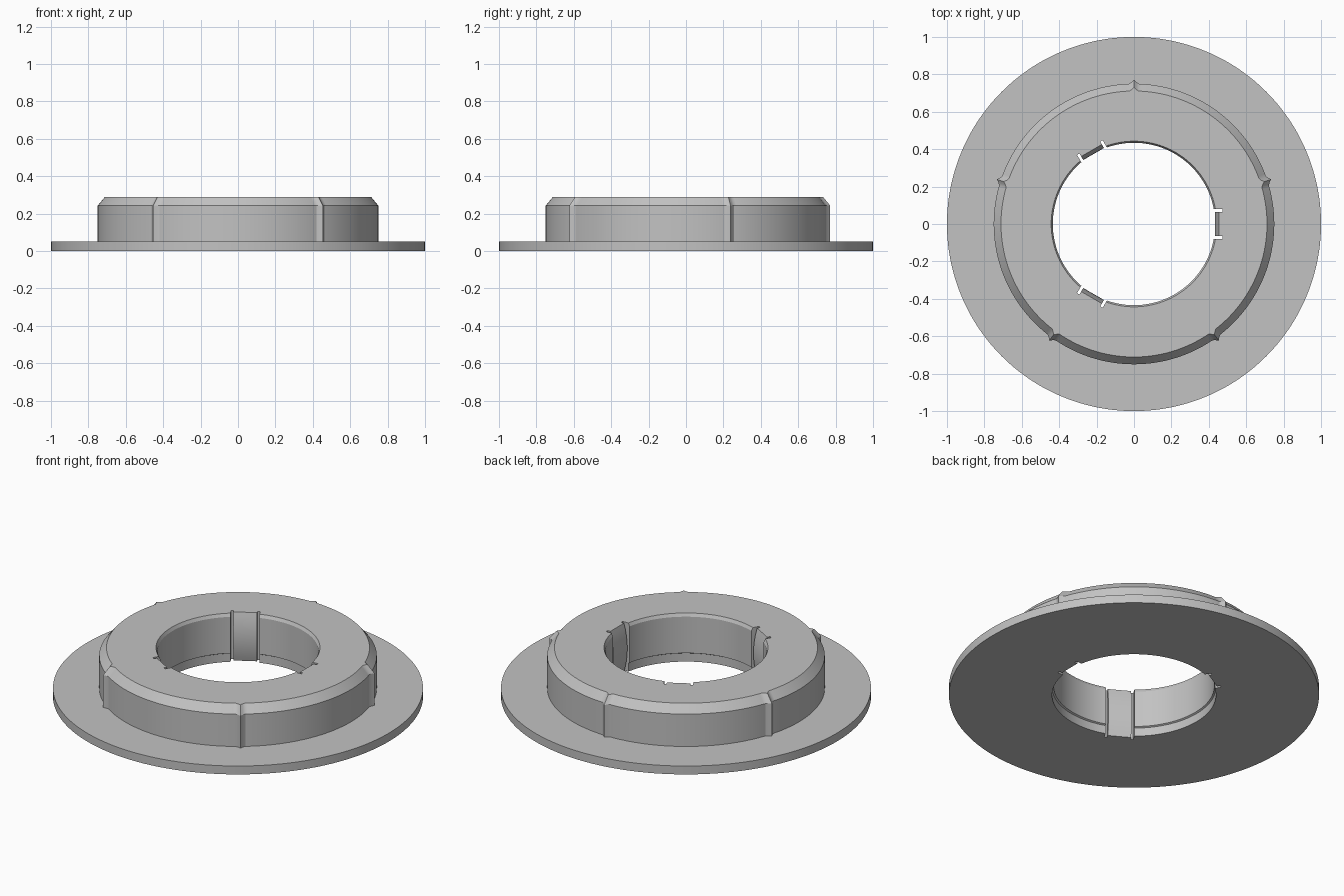
import bpy, bmesh, math
from mathutils import Matrix

default = bpy.data.objects.get("Cube")
if default:
    bpy.data.objects.remove(default, do_unlink=True)

STEPS = 360
HEIGHT = 0.29

grey = bpy.data.materials.new("grey_plastic")
grey.use_nodes = True
colour = (0.54, 0.54, 0.54, 1)
grey.diffuse_color = colour
grey.node_tree.nodes["Principled BSDF"].inputs["Base Color"].default_value = colour


def make_object(name, bm):
    bmesh.ops.recalc_face_normals(bm, faces=bm.faces)
    mesh = bpy.data.meshes.new(name)
    bm.to_mesh(mesh)
    bm.free()
    mesh.materials.append(grey)
    obj = bpy.data.objects.new(name, mesh)
    bpy.context.collection.objects.link(obj)
    return obj


def prism(name, points, direction, place):
    """Extrude a closed outline along a direction, then place it."""
    bm = bmesh.new()
    face = bm.faces.new([bm.verts.new(p) for p in points])
    top = bmesh.ops.extrude_face_region(bm, geom=[face])["geom"]
    moved = [v for v in top if isinstance(v, bmesh.types.BMVert)]
    bmesh.ops.translate(bm, verts=moved, vec=direction)
    bmesh.ops.transform(bm, matrix=place, verts=bm.verts)
    return make_object(name, bm)


def smooth(obj):
    bpy.ops.object.select_all(action='DESELECT')
    obj.select_set(True)
    bpy.context.view_layer.objects.active = obj
    bpy.ops.object.shade_smooth_by_angle(angle=math.radians(25))


def ridge(step):
    """Small pointed ridge, five times around the hub."""
    offset = abs((step - 90 + 36) % 72 - 36)
    return {0: 0.021, 1: 0.008}.get(offset, 0)


# Flanged hub: radius, height, whether the ridges push it outward
section = [
    (0.443, 0, 0), (1, 0, 0), (1, 0.05, 0),
    (0.75, 0.05, 1), (0.75, 0.243, 1), (0.711, HEIGHT, 1),
    (0.443, HEIGHT, 0), (0.434, 0.272, 0),
    (0.434, 0.055, 0), (0.443, 0.05, 0),
]
bm = bmesh.new()
rings = []
for step in range(STEPS):
    a = math.radians(step)
    ring = []
    for r, z, ridged in section:
        r += ridge(step) * ridged
        ring.append(bm.verts.new((r * math.cos(a), r * math.sin(a), z)))
    rings.append(ring)
for i in range(STEPS):
    a, b = rings[i], rings[(i + 1) % STEPS]
    for j in range(len(section)):
        k = (j + 1) % len(section)
        bm.faces.new((a[j], b[j], b[k], a[k]))
hub = make_object("flanged_hub", bm)

# Pockets with a narrow slot at each side of every clip
half = [(0.38, 0.079), (0.472, 0.079), (0.472, 0.064), (0.457, 0.064)]
outline = [(x, y, -0.1) for x, y in half]
outline += [(x, -y, -0.1) for x, y in reversed(half)]
turns = [Matrix.Rotation(math.radians(120 * i), 4, 'Z') for i in range(3)]
for turn in turns:
    cutter = prism("pocket_cutter", outline, (0, 0, 0.5), turn)
    cutter.hide_render = True
    cut = hub.modifiers.new("pocket", 'BOOLEAN')
    cut.operation = 'DIFFERENCE'
    cut.solver = 'EXACT'
    cut.object = cutter
    bpy.context.view_layer.objects.active = hub
    bpy.ops.object.modifier_apply(modifier=cut.name)
    bpy.data.objects.remove(cutter, do_unlink=True)
smooth(hub)

# Bowed clips that bulge into the bore
bow = []
for i in range(13):
    t = i / 6 - 1
    bow.append((0.432 + 0.022 * t * t, -0.064, HEIGHT * (t + 1) / 2))
bow += [(0.459, -0.064, HEIGHT), (0.459, -0.064, 0)]
for i, turn in enumerate(turns):
    smooth(prism("bore_clip_%d" % (i + 1), bow, (0, 0.128, 0), turn))
